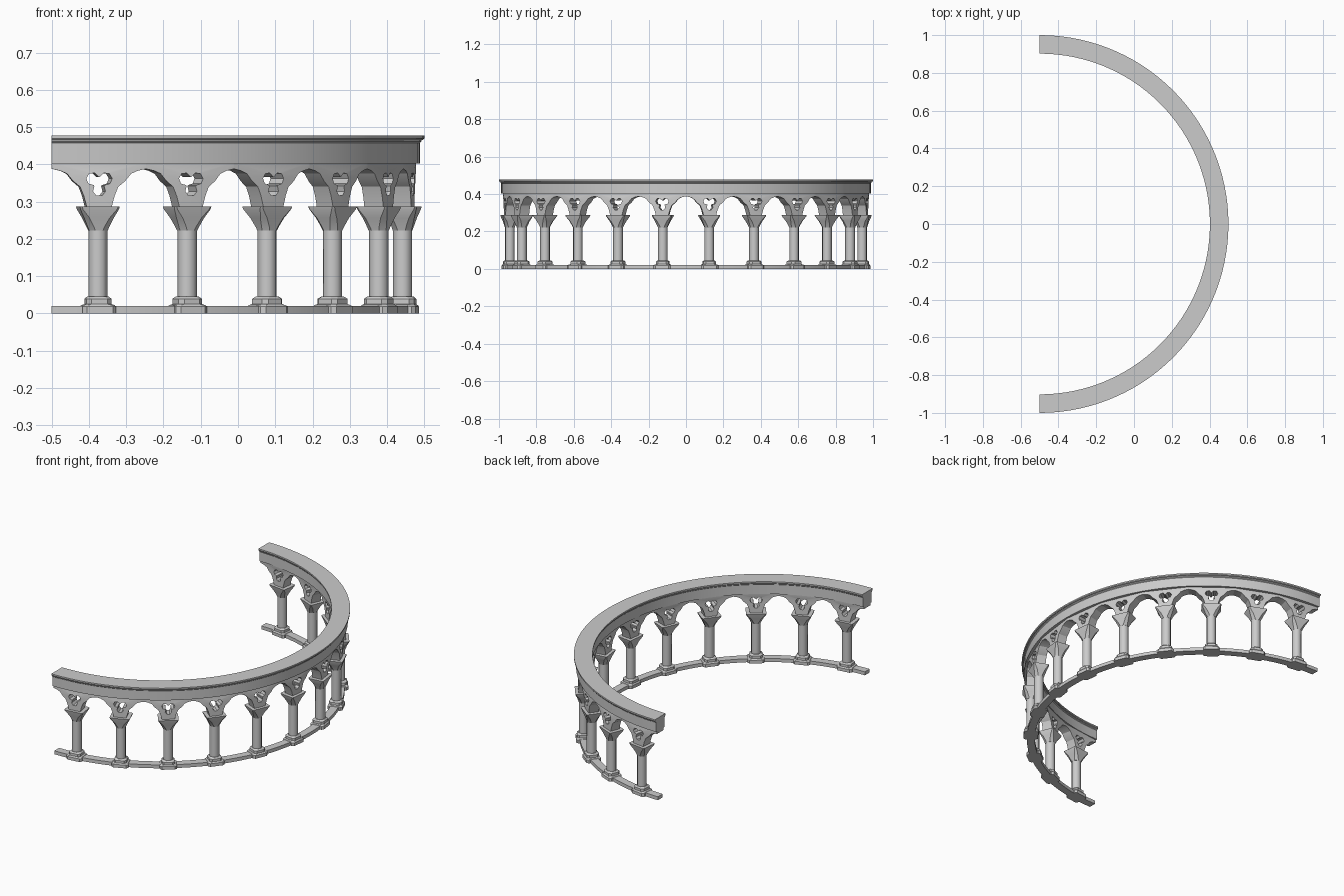
import bpy, bmesh
from math import sin, cos, pi, radians

if "Cube" in bpy.data.objects:
    bpy.data.objects.remove(bpy.data.objects["Cube"])

CX, R, N = -0.5, 0.95, 12           # arc centre, column radius, bays
STEP = pi / N
HALF = R * STEP / 2                 # half bay width along the arc


def finish(bm, name, angle=30):
    bmesh.ops.remove_doubles(bm, verts=bm.verts, dist=1e-5)
    bmesh.ops.recalc_face_normals(bm, faces=bm.faces)
    me = bpy.data.meshes.new(name)
    bm.to_mesh(me)
    bm.free()
    me.shade_smooth()
    me.set_sharp_from_angle(angle=radians(angle))
    ob = bpy.data.objects.new(name, me)
    bpy.context.collection.objects.link(ob)
    return ob


def polar(a, r, z):
    return (CX + r * cos(a), r * sin(a), z)


def loft(bm, rings):
    """Skin a list of closed point rings and cap both ends."""
    vs = [[bm.verts.new(p) for p in ring] for ring in rings]
    n = len(vs[0])
    for a, b in zip(vs, vs[1:]):
        for i in range(n):
            bm.faces.new((a[i], a[(i + 1) % n], b[(i + 1) % n], b[i]))
    bm.faces.new(vs[0])
    bm.faces.new(vs[-1])


def half_ring(name, profile, segs=60):
    bm = bmesh.new()
    loft(bm, [[polar(-pi / 2 + pi * i / segs, r, z) for r, z in profile]
              for i in range(segs + 1)])
    return finish(bm, name)


# Curved base strip, beam and top slab
half_ring("base_strip", [(.928, 0), (.972, 0), (.972, .02), (.928, .02)])
half_ring("beam", [(.912, .402), (.988, .402), (.988, .457), (.992, .461),
                   (.992, .467), (.908, .467), (.908, .461), (.912, .457)])
half_ring("top_slab", [(.905, .466), (.997, .466), (1.0, .47), (1.0, .478),
                       (.902, .478), (.902, .47)])


# Columns: (tangential half, radial half, corner chamfer, height)
PLINTH = [(.045, .040, .010, 0), (.045, .040, .010, .018), (.042, .037, .010, .022),
          (.034, .034, .012, .025), (.034, .034, .012, .039), (.027, .027, .014, .046)]
SHAFT = [(.0245, .0245, .0143, .044), (.0245, .0245, .0143, .226)]
CAPITAL = [(.025, .025, .0146, .222), (.029, .028, .015, .232), (.040, .035, .013, .256),
           (.052, .043, .006, .279), (.054, .045, .005, .287)]


def chamfered(a, t, r, c, z):
    pts = [(t, r - c), (t - c, r), (c - t, r), (-t, r - c),
           (-t, c - r), (c - t, -r), (t - c, -r), (t, c - r)]
    return [(CX + (R + v) * cos(a) - u * sin(a),
             (R + v) * sin(a) + u * cos(a), z) for u, v in pts]


# Arcade panel: pointed cusped arch outline with a trefoil opening
ARCH = [(0, .388), (.022, .383), (.040, .375), (.056, .355),
        (.074, .340), (.084, .315), (.092, .284)]
left = [(u - HALF, z) for u, z in ARCH]
outline = left + [(-u, z) for u, z in reversed(left)] + [(HALF, .405), (-HALF, .405)]
trefoil = []
for lobe in (30, 150, 270):
    d = radians(lobe)
    for k in (-130, -78, -26, 26, 78, 130):
        a = radians(lobe + k)
        trefoil.append((.02 * cos(d) + .0168 * cos(a),
                        .351 + .02 * sin(d) + .0168 * sin(a)))


def panel(a):
    bm = bmesh.new()
    edges = []
    for loop in (outline, trefoil):
        vs = [bm.verts.new((u, 0, z)) for u, z in loop]
        edges += [bm.edges.new((vs[i - 1], vs[i])) for i in range(len(vs))]
    bmesh.ops.triangle_fill(bm, edges=edges, use_beauty=True)
    ext = bmesh.ops.extrude_face_region(bm, geom=bm.faces[:], use_keep_orig=True)
    for v in ext["geom"]:
        if isinstance(v, bmesh.types.BMVert):
            v.co.y = 1
    # bend the flat panel round the arc
    for v in bm.verts:
        v.co = polar(a + v.co.x / R, .978 if v.co.y > .5 else .922, v.co.z)
    finish(bm, "arcade_panel", 20)


for i in range(N):
    a = -pi / 2 + STEP * (i + .5)
    for name, prof in (("plinth", PLINTH), ("shaft", SHAFT), ("capital", CAPITAL)):
        bm = bmesh.new()
        loft(bm, [chamfered(a, *p) for p in prof])
        finish(bm, name, 50 if name == "shaft" else 25)
    panel(a)
